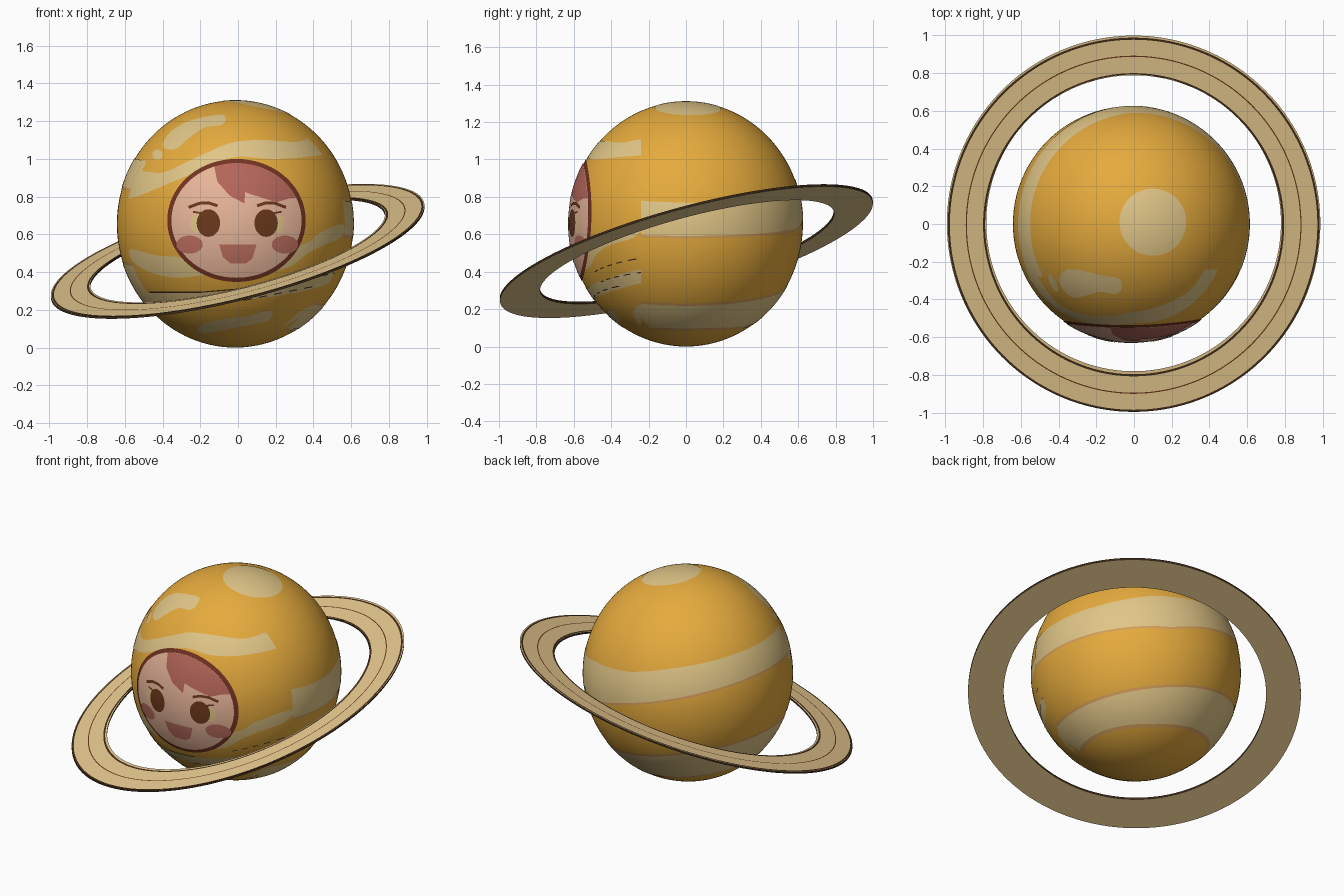
import bpy, bmesh, math
from mathutils import Vector, Matrix

if "Cube" in bpy.data.objects:
    bpy.data.objects.remove(bpy.data.objects["Cube"])

CENTRE = Vector((-0.015, 0, 0.655))
RADII = Vector((0.627, 0.625, 0.655))
SEAM = -0.24          # front and back paint meet on this y plane


def material(name, *srgb):
    lin = [c / 12.92 if c < 0.04 else ((c + 0.055) / 1.055) ** 2.4 for c in srgb] + [1]
    m = bpy.data.materials.new(name)
    m.use_nodes = True
    m.diffuse_color = lin
    m.node_tree.nodes["Principled BSDF"].inputs["Base Color"].default_value = lin
    return m


ORANGE = material("planet orange", 0.90, 0.67, 0.24)
CREAM = material("stripe cream", 0.88, 0.775, 0.53)
EDGE = material("stripe edge", 0.83, 0.62, 0.36)
TAN = material("ring tan", 0.90, 0.785, 0.56)
DARK = material("dark line", 0.25, 0.17, 0.10)
RIM = material("face rim", 0.45, 0.20, 0.13)
SKIN = material("skin", 0.92, 0.72, 0.61)
HAIR = material("hair red", 0.71, 0.40, 0.35)
BLUSH = material("blush", 0.74, 0.43, 0.37)
EYE = material("eye brown", 0.42, 0.22, 0.11)


def finish(name, bm, *mats, smooth=True):
    me = bpy.data.meshes.new(name)
    bm.to_mesh(me)
    bm.free()
    for m in mats:
        me.materials.append(m)
    for p in me.polygons:
        p.use_smooth = smooth
    ob = bpy.data.objects.new(name, me)
    bpy.context.collection.objects.link(ob)


def face_outward(bm):
    bm.normal_update()
    bmesh.ops.reverse_faces(bm, faces=[
        f for f in bm.faces if f.normal.dot(f.calc_center_median() - CENTRE) < 0])


def cut(bm, co, no, **kw):
    bmesh.ops.bisect_plane(bm, geom=bm.verts[:] + bm.edges[:] + bm.faces[:],
                           plane_co=co, plane_no=no, dist=1e-6, **kw)


# Outline helpers: ellipse, rounded loop and brush stroke
def ellipse(x, z, rx, rz, start=0, end=360, n=64):
    full = end - start == 360
    angles = [math.radians(start + (end - start) * i / (n if full else n - 1)) for i in range(n)]
    return [(x + rx * math.cos(a), z + rz * math.sin(a)) for a in angles]


def rounded(pts, steps=5):
    out, n = [], len(pts)
    for i in range(n):
        a, b, c, d = (Vector(pts[(i + k) % n]) for k in (-1, 0, 1, 2))
        for s in range(steps):
            t = s / steps
            out.append(tuple(b + (c - a) * t / 2 + (a - b * 2.5 + c * 2 - d / 2) * t * t
                             + (b * 1.5 - a / 2 - c * 1.5 + d / 2) * t ** 3))
    return out


def stroke(pts, width):
    up, down = [], []
    for i, p in enumerate(pts):
        d = Vector(pts[min(i + 1, len(pts) - 1)]) - Vector(pts[max(i - 1, 0)])
        side = Vector((-d.y, d.x)).normalized() * width / 2
        up.append(tuple(Vector(p) + side))
        down.append(tuple(Vector(p) - side))
    return up + down[::-1]


# Lay a flat outline on the planet, from the front or from the top
def paint(name, outline, mat, lift=0.003, axis=1, sign=-1):
    a, b = [k for k in range(3) if k != axis]
    bm = bmesh.new()
    verts = []
    for u, v in outline:
        co = Vector((0, 0, 0))
        co[a], co[b] = u, v
        verts.append(bm.verts.new(co))
    bmesh.ops.triangulate(bm, faces=[bm.faces.new(verts)])
    step = 0.03
    for k in (a, b):
        values = [v.co[k] for v in bm.verts]
        no = Vector([float(j == k) for j in range(3)])
        for i in range(math.ceil(min(values) / step), math.floor(max(values) / step) + 1):
            cut(bm, no * (i * step), no)
    grow = 1 + lift
    for v in bm.verts:
        q = sum(((v.co[k] - CENTRE[k]) / (RADII[k] * grow)) ** 2 for k in (a, b))
        v.co[axis] = CENTRE[axis] + sign * RADII[axis] * grow * math.sqrt(max(0, 1 - q))
    if axis == 1:
        cut(bm, (0, SEAM, 0), (0, 1, 0), clear_outer=True)
    face_outward(bm)
    finish(name, bm, mat)


# Band round the back, with edge heights that change along x
def height(curve, x):
    for (x0, z0), (x1, z1) in zip(curve, curve[1:]):
        if x <= x1 or x1 == curve[-1][0]:
            return z0 + (z1 - z0) * (x - x0) / (x1 - x0)


def back_band(name, low, high, mat, lift, below=0.0, above=0.0):
    bm = bmesh.new()
    n, m = 96, 10
    rows = []
    for i in range(n + 1):
        t = math.radians(-35 + 250 * i / n)
        row = []
        for j in range(m + 1):
            x = 0.5 * math.cos(t)
            for _ in range(8):
                lo, hi = height(low, x) - below, height(high, x) + above
                h = (lo + (hi - lo) * j / m - CENTRE.z) / RADII.z
                r = math.sqrt(max(0.01, 1 - h * h)) * (1 + lift)
                x = CENTRE.x + RADII.x * r * math.cos(t)
            z = CENTRE.z + RADII.z * h * (1 + lift)
            row.append(bm.verts.new((x, RADII.y * r * math.sin(t), z)))
        rows.append(row)
    for p, q in zip(rows, rows[1:]):
        for j in range(m):
            bm.faces.new((p[j], q[j], q[j + 1], p[j + 1]))
    cut(bm, (0, SEAM, 0), (0, 1, 0), clear_inner=True)
    face_outward(bm)
    finish(name, bm, mat)


# Planet
bm = bmesh.new()
bmesh.ops.create_uvsphere(bm, u_segments=128, v_segments=80, radius=1)
bmesh.ops.transform(bm, verts=bm.verts,
                    matrix=Matrix.Translation(CENTRE) @ Matrix.Diagonal(RADII).to_4x4())
finish("planet", bm, ORANGE)

# Ring: round from above, sloping in x and y; radius, y shift, side and colour
RING_COLOURS = [TAN, DARK, EYE]
SECTION = [(0.781, 0.006, 1, TAN), (0.787, -0.004, 1, DARK), (0.798, -0.004, 1, TAN),
           (0.884, -0.004, 1, EYE), (0.890, -0.004, 1, TAN), (0.974, -0.004, 1, DARK),
           (0.985, -0.004, 1, TAN), (0.990, 0.002, 1, DARK), (0.990, 0.002, -1, TAN),
           (0.781, 0.006, -1, DARK)]
SPIN = 160
bm = bmesh.new()
loops = []
for i in range(SPIN):
    c, s = math.cos(math.tau * i / SPIN), math.sin(math.tau * i / SPIN)
    loop = []
    for r, shift, side, _ in SECTION:
        x, y = r * c - 0.002, r * s * 1.007 + shift
        loop.append(bm.verts.new((x, y, 0.51 + 0.24 * x + 0.26 * y + 0.006 * side)))
    loops.append(loop)
for i, p in enumerate(loops):
    q = loops[(i + 1) % SPIN]
    for j, part in enumerate(SECTION):
        k = (j + 1) % len(SECTION)
        bm.faces.new((p[j], p[k], q[k], q[j])).material_index = RING_COLOURS.index(part[3])
bmesh.ops.recalc_face_normals(bm, faces=bm.faces)
finish("ring", bm, *RING_COLOURS, smooth=False)

# Back bands with a darker border, and the top cap
BANDS = {"upper": ([(-0.6, 0.85), (0, 0.69), (0.2, 0.63), (0.63, 0.59)],
                   [(-0.6, 1.01), (-0.25, 0.94), (0, 0.88), (0.3, 0.84), (0.5, 0.79),
                    (0.63, 0.765)], 0),
         "lower": ([(-0.5, 0.21), (0.12, 0.11), (0.5, 0.09)],
                   [(-0.5, 0.42), (0.2, 0.27), (0.5, 0.21)], 0.014)}
for key, (low, high, above) in BANDS.items():
    back_band(key + "_band_border", low, high, EDGE, 0.002, 0.014, above)
    back_band(key + "_band", low, high, CREAM, 0.004)
paint("top_cap", ellipse(0.1, 0.01, 0.177, 0.178), CREAM, axis=2, sign=1)

# Front stripes
paint("upper_stripe", rounded([
    (-0.64, 0.80), (-0.59, 0.93), (-0.51, 1.0), (-0.49, 0.97), (-0.52, 0.92), (-0.39, 0.93),
    (-0.28, 0.98), (-0.15, 1.04), (-0.02, 1.09), (0.14, 1.10), (0.30, 1.09), (0.38, 1.11),
    (0.49, 1.13), (0.50, 1.04), (0.35, 1.01), (0.17, 1.0), (-0.02, 1.01), (-0.20, 0.94),
    (-0.39, 0.86), (-0.57, 0.79)]), CREAM)
paint("highlight_dot", ellipse(-0.427, 1.023, 0.027, 0.027, n=24), CREAM)
paint("highlight_stripe", rounded([
    (-0.40, 1.08), (-0.34, 1.16), (-0.23, 1.21), (-0.09, 1.235), (-0.065, 1.21),
    (-0.09, 1.18), (-0.18, 1.165), (-0.26, 1.11), (-0.32, 1.06), (-0.37, 1.05)]), CREAM)
paint("middle_stripe", rounded([
    (-0.57, 0.52), (-0.44, 0.49), (-0.32, 0.48), (0, 0.45), (0.35, 0.55), (0.42, 0.60),
    (0.53, 0.65), (0.57, 0.64), (0.54, 0.58), (0.46, 0.545), (0.37, 0.50), (0.25, 0.42),
    (0, 0.39), (-0.17, 0.385), (-0.33, 0.37), (-0.47, 0.40), (-0.56, 0.46)]), CREAM)
paint("ring_side_stripe", rounded([
    (-0.48, 0.29), (-0.20, 0.29), (0.06, 0.31), (0.35, 0.36), (0.52, 0.41), (0.52, 0.36),
    (0.35, 0.30), (0.06, 0.255), (-0.25, 0.235), (-0.42, 0.24)]), CREAM)
paint("low_stripe", rounded([
    (-0.22, 0.09), (-0.16, 0.135), (0.03, 0.165), (0.13, 0.19), (0.18, 0.19),
    (0.165, 0.145), (0.08, 0.122), (-0.02, 0.105), (-0.17, 0.075)]), CREAM)
paint("low_side_stripe", rounded([
    (0.21, 0.08), (0.28, 0.15), (0.36, 0.21), (0.41, 0.22), (0.41, 0.18),
    (0.35, 0.12), (0.25, 0.07)]), CREAM)

# Thin line beside the ring, breaking into dashes
paint("ring_side_line", stroke([(-0.47, 0.293), (-0.2, 0.293), (0.06, 0.315)], 0.006), DARK, 0.005)
for key, a, b in (("upper", (0.3, 0.40), (0.55, 0.475)), ("middle", (0.3, 0.345), (0.55, 0.405)),
                  ("lower", (0.03, 0.25), (0.43, 0.33))):
    a, b = Vector(a), Vector(b)
    for i in range(5):
        paint(f"{key}_dash_{i + 1}", stroke([a.lerp(b, i / 5), a.lerp(b, (i + 0.55) / 5)], 0.005),
              DARK, 0.005)

# Face
FX, FZ = -0.008, 0.674
paint("face_rim", ellipse(FX, FZ, 0.367, 0.326, n=96), RIM, 0.006)
paint("face_skin", ellipse(FX, FZ, 0.345, 0.304, n=96), SKIN, 0.009)
paint("hair", ellipse(FX, FZ, 0.345, 0.304, 110, 23, 32) + [
    (0.27, 0.79), (0.18, 0.827), (0.205, 0.77), (0.09, 0.806), (0.013, 0.832),
    (0.035, 0.763), (-0.045, 0.806), (-0.11, 0.88)], HAIR, 0.012)
paint("mouth", [(-0.10, 0.546), (0.098, 0.546), (0.075, 0.47), (0.04, 0.445),
                (-0.04, 0.445), (-0.08, 0.48)], BLUSH, 0.012)
for side, s in (("left", 1), ("right", -1)):
    mid = -0.004
    paint(side + "_eye_glint", ellipse(mid + s * 0.215, 0.657, 0.033, 0.05, n=32), CREAM, 0.011)
    paint(side + "_eye", ellipse(mid + s * 0.153, 0.66, 0.062, 0.073, n=40), EYE, 0.0135)
    paint(side + "_lash", stroke([(mid + s * 0.19, 0.712), (mid + s * 0.235, 0.72)], 0.01), EYE, 0.0135)
    paint(side + "_cheek", ellipse(mid + s * 0.253, 0.546, 0.07, 0.048, n=40), BLUSH, 0.012)
    paint(side + "_brow", stroke([(mid + s * x, z) for x, z in (
        (0.105, 0.752), (0.15, 0.766), (0.20, 0.765), (0.258, 0.743))], 0.016), EYE, 0.0135)
